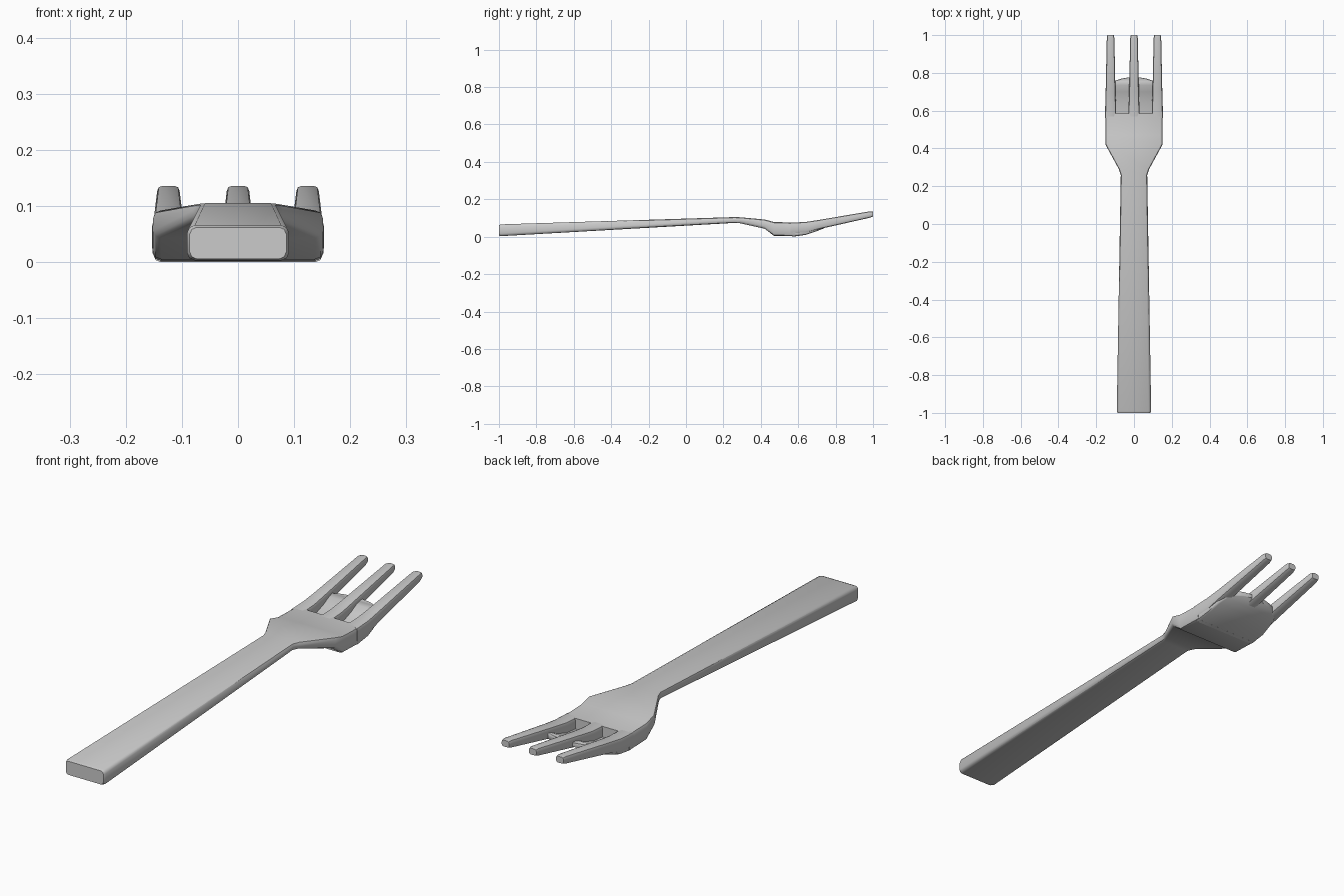
import bpy, bmesh, math


def loft(name, sections, x=0.0, angle=40):
    """Skin chamfered rectangles; section = (y, half width, z bottom, z top, chamfer)."""
    bm = bmesh.new()
    rings = []
    for y, w, z0, z1, c in sections:
        k = c * 0.3
        half = [(w - c, z0), (w - k, z0 + k), (w, z0 + c),
                (w, z1 - c), (w - k, z1 - k), (w - c, z1)]
        pts = half + [(-px, pz) for px, pz in reversed(half)]
        rings.append([bm.verts.new((x + px, y, pz)) for px, pz in pts])
    n = len(rings[0])
    for a, b in zip(rings, rings[1:]):
        for i in range(n):
            j = (i + 1) % n
            bm.faces.new((a[i], a[j], b[j], b[i]))
    bm.faces.new(rings[0])
    bm.faces.new(rings[-1])
    bmesh.ops.recalc_face_normals(bm, faces=bm.faces)
    mesh = bpy.data.meshes.new(name)
    bm.to_mesh(mesh)
    bm.free()
    ob = bpy.data.objects.new(name, mesh)
    bpy.context.collection.objects.link(ob)
    bpy.context.view_layer.objects.active = ob
    ob.select_set(True)
    bpy.ops.object.shade_smooth_by_angle(angle=math.radians(angle))
    ob.select_set(False)
    return ob


# Handle flowing through the flared neck into the head
loft("handle_and_head", [
    (-1.0, 0.086, 0.006, 0.062, 0.012),
    (-0.99, 0.091, 0.003, 0.066, 0.014),
    (0.26, 0.070, 0.074, 0.105, 0.011),
    (0.29, 0.080, 0.072, 0.104, 0.011),
    (0.42, 0.151, 0.043, 0.092, 0.013),
    (0.47, 0.152, 0.005, 0.079, 0.015),
    (0.585, 0.152, 0.002, 0.075, 0.014),
])

# Shallow bowl floor beneath the tines, with a rounded upturned lip
loft("bowl", [
    (0.57, 0.150, 0.000, 0.030, 0.012),
    (0.64, 0.149, 0.010, 0.036, 0.010),
    (0.70, 0.143, 0.030, 0.055, 0.010),
    (0.735, 0.132, 0.044, 0.072, 0.010),
    (0.755, 0.110, 0.053, 0.078, 0.009),
    (0.769, 0.070, 0.060, 0.080, 0.008),
    (0.776, 0.030, 0.064, 0.079, 0.006),
])

# Three tapering tines
for label, x in (("left", -0.124), ("middle", 0.0), ("right", 0.124)):
    loft(label + "_tine", [
        (0.56, 0.029, 0.015, 0.075, 0.010),
        (0.64, 0.028, 0.020, 0.079, 0.010),
        (0.70, 0.026, 0.038, 0.088, 0.010),
        (0.985, 0.020, 0.102, 0.136, 0.009),
        (1.0, 0.017, 0.108, 0.134, 0.008),
    ], x)
